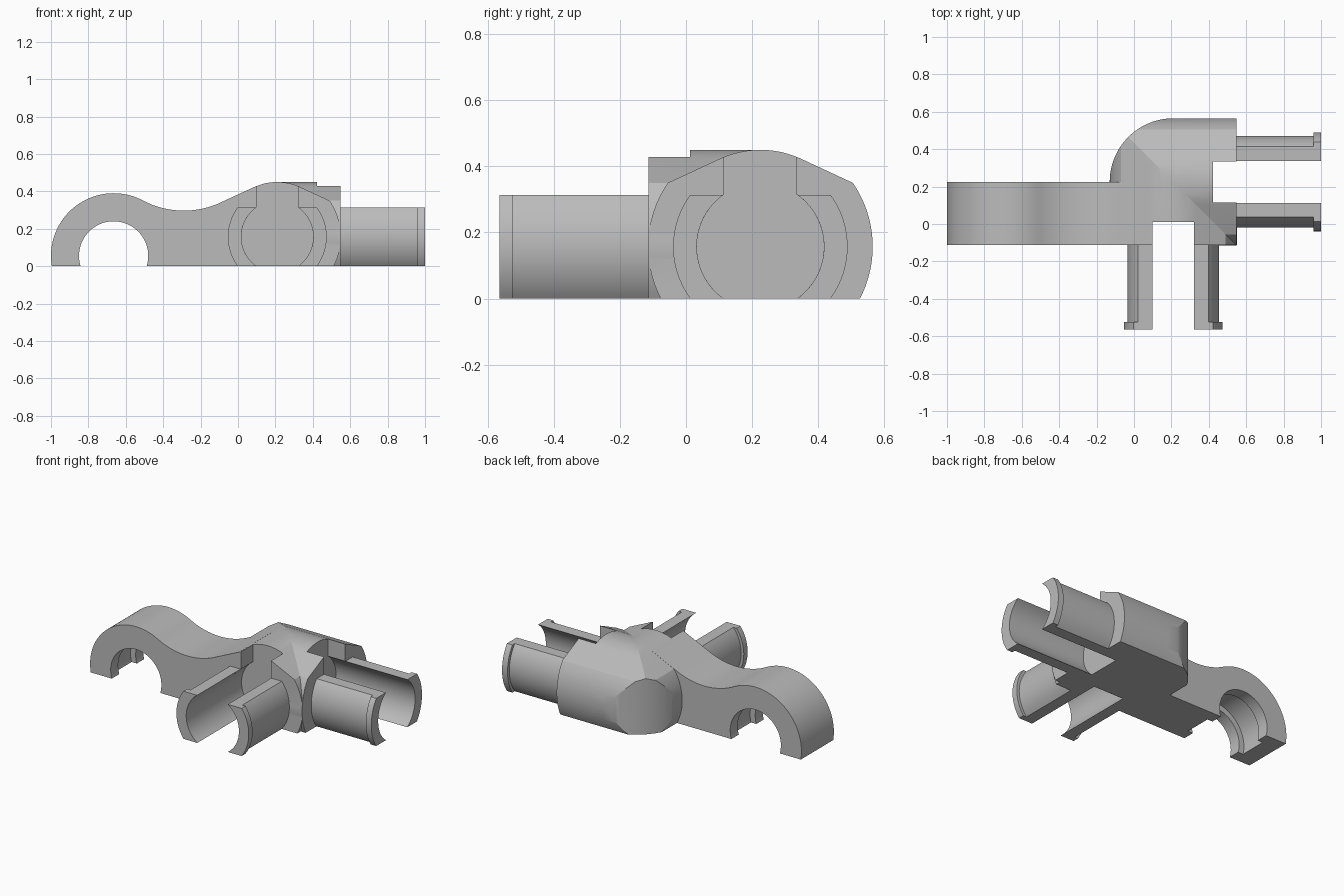
import bpy, bmesh, math
from math import sin, cos, asin, radians

if "Cube" in bpy.data.objects:
    bpy.data.objects.remove(bpy.data.objects["Cube"])

CX, CY, CZ = 0.21, 0.225, 0.157      # elbow centre, height of the tube axes
R, REACH, BORE = 0.34, 0.338, 0.1925  # housing radius, housing reach, bore radius

grey = bpy.data.materials.new("grey_plastic")
grey.diffuse_color = (0.5, 0.5, 0.5, 1)
grey.use_nodes = True
grey.node_tree.nodes["Principled BSDF"].inputs["Base Color"].default_value = grey.diffuse_color


def arc(u, v, r, a0, a1, n):
    return [(u + r * cos(a0 + (a1 - a0) * i / n), v + r * sin(a0 + (a1 - a0) * i / n))
            for i in range(n + 1)]


def prism(name, pts, axis, a, b):
    """Extrude a closed profile along one axis from a to b."""
    place = {"x": lambda p, t: (t, p[0], p[1]),
             "y": lambda p, t: (p[0], t, p[1]),
             "z": lambda p, t: (p[0], p[1], t)}[axis]
    bm = bmesh.new()
    ends = [[bm.verts.new(place(p, t)) for p in pts] for t in (a, b)]
    n = len(pts)
    bm.faces.new(ends[0])
    bm.faces.new(ends[1])
    for i in range(n):
        j = (i + 1) % n
        bm.faces.new((ends[0][i], ends[0][j], ends[1][j], ends[1][i]))
    bmesh.ops.recalc_face_normals(bm, faces=bm.faces)
    me = bpy.data.meshes.new(name)
    bm.to_mesh(me)
    bm.free()
    ob = bpy.data.objects.new(name, me)
    bpy.context.collection.objects.link(ob)
    me.materials.append(grey)
    return ob


def combine(ob, other, op):
    """Apply a boolean and remove the tool object."""
    m = ob.modifiers.new("bool", "BOOLEAN")
    m.operation, m.solver, m.object = op, "EXACT", other
    bpy.context.view_layer.objects.active = ob
    bpy.ops.object.modifier_apply(modifier=m.name)
    bpy.data.objects.remove(other)


def housing_profile(c):
    """Round sides, flat base, sloped shoulders and a gently rounded crown."""
    lo, hi = -asin(CZ / R), asin(0.193 / R)
    return (arc(c, CZ, R, lo, hi, 20)
            + arc(c, CZ, 0.293, radians(65), radians(115), 12)
            + arc(c, CZ, R, math.pi - hi, math.pi - lo, 20))


def keyhole(c):
    """Round bore open to the top through a straight slot."""
    w = 0.11
    a = math.acos(w / BORE)
    return [(c + w, 0.7)] + arc(c, CZ, BORE, a, -math.pi - a, 48) + [(c - w, 0.7)]


def half_ring(c, r, side):
    """One wall of a tube cut flat at top and bottom."""
    o, i = asin(CZ / r), asin(CZ / BORE)
    pts = arc(0, CZ, r, -o, o, 20) + arc(0, CZ, BORE, i, -i, 24)
    return [(c + side * u, v) for u, v in pts]


# Elbow housing: two pipes with a rounded outer corner
body = prism("elbow_housing", housing_profile(CY), "x", CX, CX + REACH)
pipe = prism("pipe", housing_profile(CX), "y", CY - REACH, CY)
corner = prism("corner", housing_profile(CY), "x", CX - 0.4, CX + 0.2)
combine(corner, prism("cross", housing_profile(CX), "y", CY - 0.2, CY + 0.4), "INTERSECT")
combine(corner, prism("round", arc(CX, CY, R, 0, 2 * math.pi * 95 / 96, 95), "z", -0.1, 0.6),
        "INTERSECT")
combine(body, pipe, "UNION")
combine(body, corner, "UNION")

# Arm with a pipe clip at its end and a wavy top
hx, hz, ro, ri = -0.665, 0.055, 0.335, 0.185
d, e = asin(hz / ro), asin(hz / ri)
arm_pts = (arc(hx, hz, ro, math.pi + d, radians(62.2), 40)
           + arc(-0.29, 0.765, 0.468, radians(242.2), radians(295), 24)[1:]
           + [(0.086, 0.423), (0.086, 0)]
           + arc(hx, hz, ri, -e, math.pi + e, 40))
arm = prism("clip_arm", arm_pts, "y", CY - REACH, CY)
groove = prism("groove", arc(hx, hz, 0.222, 0, 2 * math.pi * 63 / 64, 63), "y", -0.035, 0.147)
combine(arm, groove, "DIFFERENCE")
combine(body, arm, "UNION")

# Sockets at the two open ends
combine(body, prism("socket", keyhole(CY), "x", CX + REACH - 0.125, CX + 0.5), "DIFFERENCE")
combine(body, prism("socket", keyhole(CX), "y", CY - 0.5, CY - REACH + 0.125), "DIFFERENCE")
parts = [body]

# Split tubes with a lip at the tip
for label, axis, c, start, sgn in (("right", "x", CY, CX, 1), ("front", "y", CX, CY, -1)):
    for side in (-1, 1):
        tag = f"{label}_{'a' if side < 0 else 'b'}"
        parts.append(prism(f"tube_wall_{tag}", half_ring(c, 0.245, side), axis,
                           start + sgn * REACH, start + sgn * 0.75))
        parts.append(prism(f"tube_lip_{tag}", half_ring(c, 0.264, side), axis,
                           start + sgn * 0.75, start + sgn * 0.79))

# Smooth the curved faces, keep the edges crisp
bpy.ops.object.select_all(action="DESELECT")
for ob in parts:
    ob.select_set(True)
bpy.context.view_layer.objects.active = body
bpy.ops.object.shade_smooth_by_angle(angle=radians(20))
